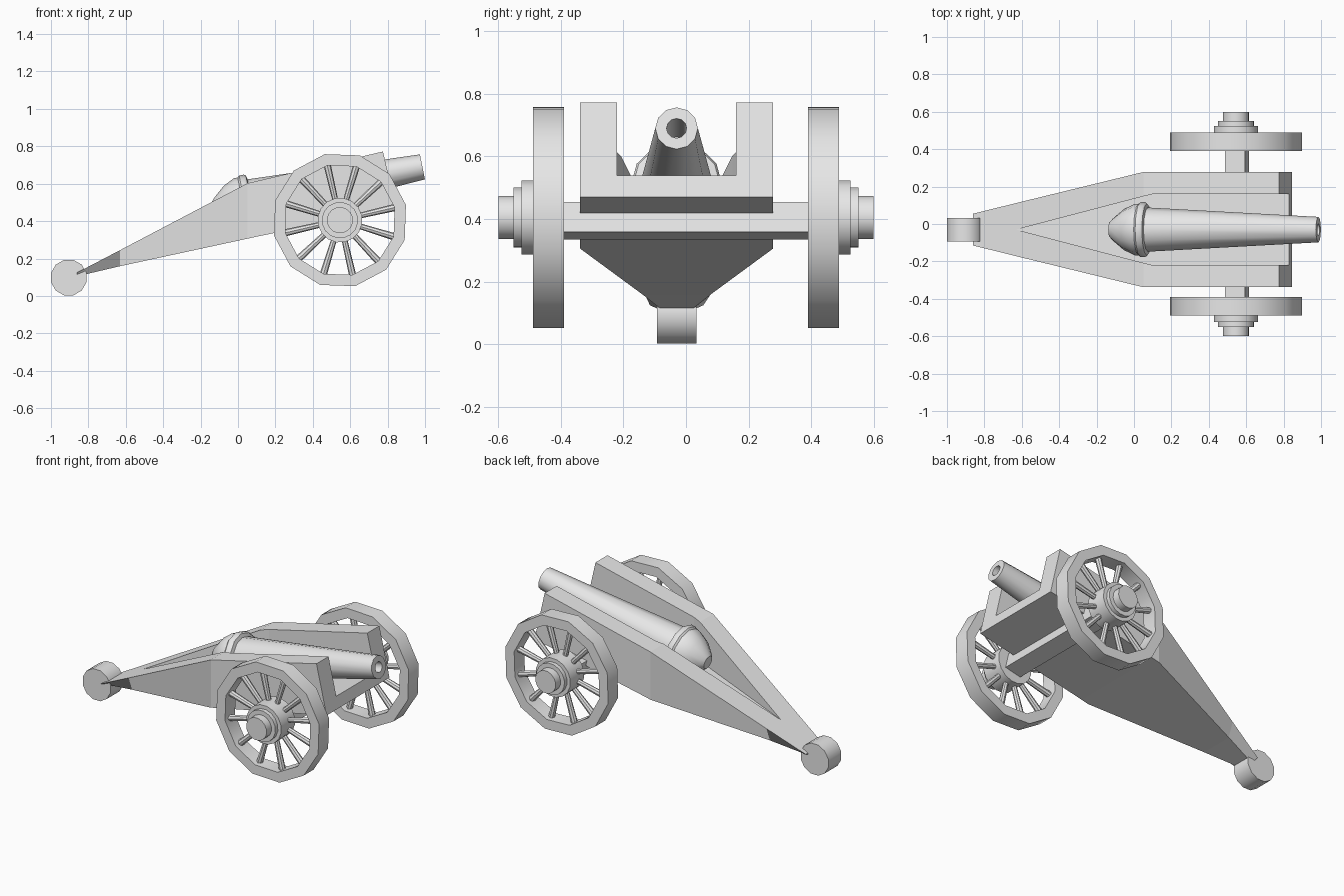
import bpy, bmesh
from math import sin, cos, pi, radians, atan
from mathutils import Vector, Matrix

old = bpy.data.objects.get("Cube")
if old:
    bpy.data.objects.remove(old, do_unlink=True)

grey = bpy.data.materials.new("plain grey")
grey.use_nodes = True
grey.diffuse_color = (0.8, 0.8, 0.8, 1)
grey.node_tree.nodes["Principled BSDF"].inputs["Base Color"].default_value = (0.8, 0.8, 0.8, 1)

MID = -0.03              # the carriage sits slightly off centre
TILT = atan(0.2)         # elevation of the barrel
SLOPE = 0.23             # slope of the carriage bed


def finish(bm, name, smooth=True):
    bmesh.ops.remove_doubles(bm, verts=bm.verts, dist=0.0005)
    bmesh.ops.recalc_face_normals(bm, faces=bm.faces)
    mesh = bpy.data.meshes.new(name)
    bm.to_mesh(mesh)
    bm.free()
    obj = bpy.data.objects.new(name, mesh)
    bpy.context.collection.objects.link(obj)
    mesh.materials.append(grey)
    if smooth:
        bpy.ops.object.select_all(action='DESELECT')
        obj.select_set(True)
        bpy.context.view_layer.objects.active = obj
        bpy.ops.object.shade_smooth_by_angle(angle=radians(35))
    return obj


def lathe(name, origin, axis, side, profile, sides=12, phase=0.0, closed=False):
    """Spin (distance, radius) points around an axis."""
    origin, axis, u = Vector(origin), Vector(axis), Vector(side)
    v = axis.cross(u)
    bm = bmesh.new()
    rings = []
    for t, r in profile:
        angles = [phase + 2 * pi * i / sides for i in range(sides)]
        rings.append([bm.verts.new(origin + axis * t + (u * cos(a) + v * sin(a)) * r)
                      for a in angles])
    pairs = list(zip(rings, rings[1:]))
    if closed:
        pairs.append((rings[-1], rings[0]))
    for a, b in pairs:
        for i in range(sides):
            j = (i + 1) % sides
            bm.faces.new((a[i], a[j], b[j], b[i]))
    return finish(bm, name)


# Carriage: U-shaped sections lofted from the tail to the front
def section(bm, x, low_w, low_z, top_w, top_z, in_w, in_z, lean=0.0):
    half = [(low_w, low_z), (top_w, top_z), (in_w, top_z), (in_w, in_z)]
    pts = [(-w, z) for w, z in half] + half[::-1]
    return [bm.verts.new((x + (top_z - z) * lean, MID + w, z)) for w, z in pts]


bm = bmesh.new()
stations = [
    section(bm, -0.86, 0.04, 0.105, 0.085, 0.125, 0, 0.125),
    section(bm, -0.63, 0.108, 0.159, 0.142, 0.245, 0, 0.245),
    section(bm, 0.05, 0.308, 0.306, 0.308, 0.602, 0.178, 0.36),
    section(bm, 0.10, 0.308, 0.317, 0.308, 0.614, 0.19, 0.372),
    section(bm, 0.775, 0.308, 0.47, 0.308, 0.772, 0.19, 0.54, SLOPE),
]
for a, b in zip(stations, stations[1:]):
    for i in range(8):
        j = (i + 1) % 8
        bm.faces.new((a[i], a[j], b[j], b[i]))
for s in (stations[0], stations[-1]):
    for ids in ((0, 1, 2, 3), (0, 3, 4, 7), (4, 5, 6, 7)):
        bm.faces.new([s[i] for i in ids])
finish(bm, "carriage", smooth=False)

# Tail roller
lathe("tail_roller", (-0.905, MID, 0.098), (0, 1, 0), (1, 0, 0),
      [(-0.063, 0), (-0.063, 0.098), (0.063, 0.098), (0.063, 0)], phase=radians(15))

# Barrel with bore, breech ring and rounded breech, measured back from the muzzle
lathe("barrel", (0.986, MID, 0.69), (-cos(TILT), 0, -sin(TILT)), (0, 1, 0),
      [(0.3, 0), (0.3, 0.032), (0, 0.032), (0, 0.068), (0.93, 0.118),
       (0.935, 0.14), (0.945, 0.147), (0.97, 0.147), (0.98, 0.138), (1.0, 0.138),
       (1.06, 0.11), (1.12, 0.06), (1.138, 0.04), (1.138, 0)])

# Axle beam
bm = bmesh.new()
bmesh.ops.create_cube(bm, size=1, matrix=Matrix.Translation((0.55, 0, 0.395))
                      @ Matrix.Rotation(-atan(SLOPE), 4, 'Y')
                      @ Matrix.Diagonal((0.11, 0.8, 0.098, 1)))
finish(bm, "axle", smooth=False)

# Wheels
HUB = Vector((0.545, 0, 0.405))
for side, label in ((-1, "front"), (1, "back")):
    out = (0, side, 0)
    turn = radians(13) * -side
    lathe(label + "_rim", HUB, out, (1, 0, 0),
          [(0.39, 0.3), (0.39, 0.362), (0.488, 0.362), (0.488, 0.3)],
          phase=turn, closed=True)
    lathe(label + "_hub", HUB, out, (1, 0, 0),
          [(0.39, 0), (0.39, 0.12), (0.525, 0.12), (0.525, 0.097), (0.55, 0.097),
           (0.55, 0.07), (0.598, 0.07), (0.598, 0)], sides=16, phase=turn)
    # Spokes
    bm = bmesh.new()
    for i in range(12):
        a = radians(13) + 2 * pi * i / 12
        spin = Matrix.Rotation(pi / 2 - a, 4, 'Y')
        place = Matrix.Translation(HUB + Vector((0, side * 0.44, 0)))
        bmesh.ops.create_cone(bm, cap_ends=True, segments=8, radius1=0.015, radius2=0.02,
                              depth=0.24,
                              matrix=place @ spin @ Matrix.Translation((0, 0, 0.215)))
    finish(bm, label + "_spokes")
